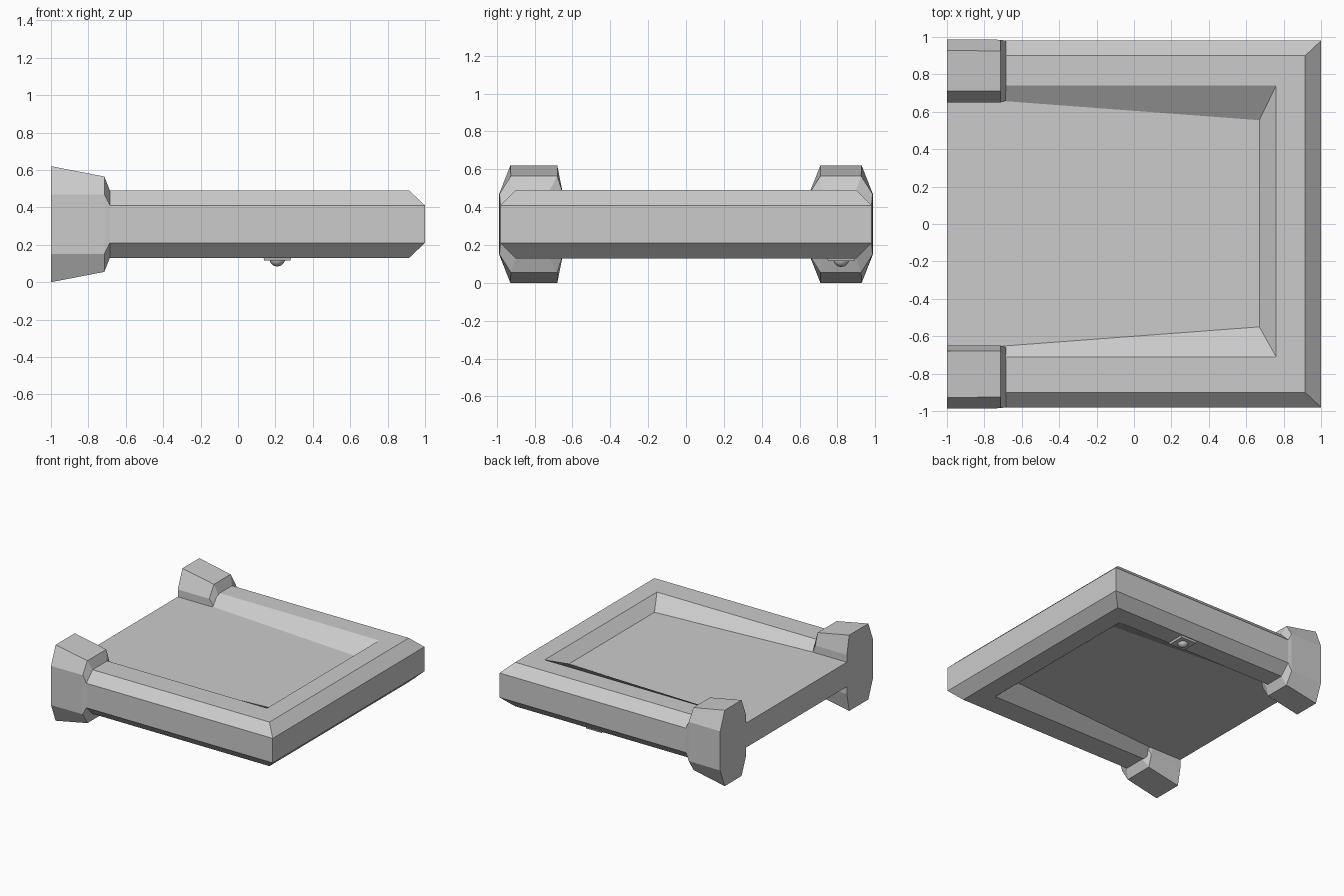
import bpy, bmesh, math
from mathutils import Matrix

if "Cube" in bpy.data.objects:
    bpy.data.objects.remove(bpy.data.objects["Cube"])


def finish(bm, name):
    bmesh.ops.recalc_face_normals(bm, faces=bm.faces)
    mesh = bpy.data.meshes.new(name)
    bm.to_mesh(mesh)
    bm.free()
    ob = bpy.data.objects.new(name, mesh)
    bpy.context.collection.objects.link(ob)
    return ob


MID = 0.31  # mid height: everything is mirrored above and below it

# Tray: U-shaped chamfered rim with a recessed floor on both sides.
# Each level: right x, (front y, back y) at right end, same at left end, height
levels = [
    (0.67, (-0.55, 0.555), (-0.675, 0.68), 0.41),    # floor edge
    (0.76, (-0.71, 0.74), (-0.71, 0.74), 0.49),      # rim inner edge
    (0.915, (-0.90, 0.90), (-0.90, 0.90), 0.49),     # rim outer edge
    (1.0, (-0.98, 0.98), (-0.98, 0.98), 0.41),       # outer wall
]
levels += [(x, r, l, 2 * MID - z) for x, r, l, z in reversed(levels)]
bm = bmesh.new()
rings = [[bm.verts.new(p) for p in ((-1, l[0], z), (x, r[0], z), (x, r[1], z), (-1, l[1], z))]
         for x, r, l, z in levels]
for a, b in zip(rings, rings[1:]):
    for i in range(3):
        bm.faces.new((a[i], a[i + 1], b[i + 1], b[i]))
bm.faces.new(rings[0])
bm.faces.new(rings[-1])
bm.faces.new([r[0] for r in rings] + [r[3] for r in reversed(rings)])
finish(bm, "tray")


# End posts: tapered octagonal blocks that chamfer down to the rim
def section(x, outer, top_outer, top_inner, inner, shoulder, top):
    upper = [(outer, shoulder), (top_outer, top), (top_inner, top), (inner, shoulder)]
    full = upper + [(y, 2 * MID - z) for y, z in reversed(upper)]
    return [(x, y, z) for y, z in full]


def post(name, side, top_inner):
    bm = bmesh.new()
    stations = [
        section(-1.0, 0.987, 0.928, top_inner, 0.65, 0.47, 0.62),
        section(-0.715, 0.985, 0.925, top_inner, 0.65, 0.47, 0.565),
        section(-0.685, 0.98, 0.90, 0.72, 0.66, 0.41, 0.49),
    ]
    loops = [[bm.verts.new((x, side * y, z)) for x, y, z in s] for s in stations]
    for a, b in zip(loops, loops[1:]):
        for i in range(8):
            j = (i + 1) % 8
            bm.faces.new((a[i], a[j], b[j], b[i]))
    bm.faces.new(loops[0])
    bm.faces.new(loops[-1])
    finish(bm, name)


post("front_post", -1, 0.68)
post("back_post", 1, 0.71)

# Small button under the back rim: square plate with a dome
bm = bmesh.new()
bmesh.ops.create_cone(bm, cap_ends=True, segments=4, radius1=0.098, radius2=0.106, depth=0.02,
                      matrix=Matrix.Translation((0.21, 0.82, 0.125)) @ Matrix.Rotation(math.pi / 4, 4, 'Z'))
finish(bm, "button_plate")

bm = bmesh.new()
bmesh.ops.create_uvsphere(bm, u_segments=16, v_segments=10, radius=0.042,
                          matrix=Matrix.Translation((0.21, 0.82, 0.126)))
dome = finish(bm, "button_dome")
for f in dome.data.polygons:
    f.use_smooth = True
